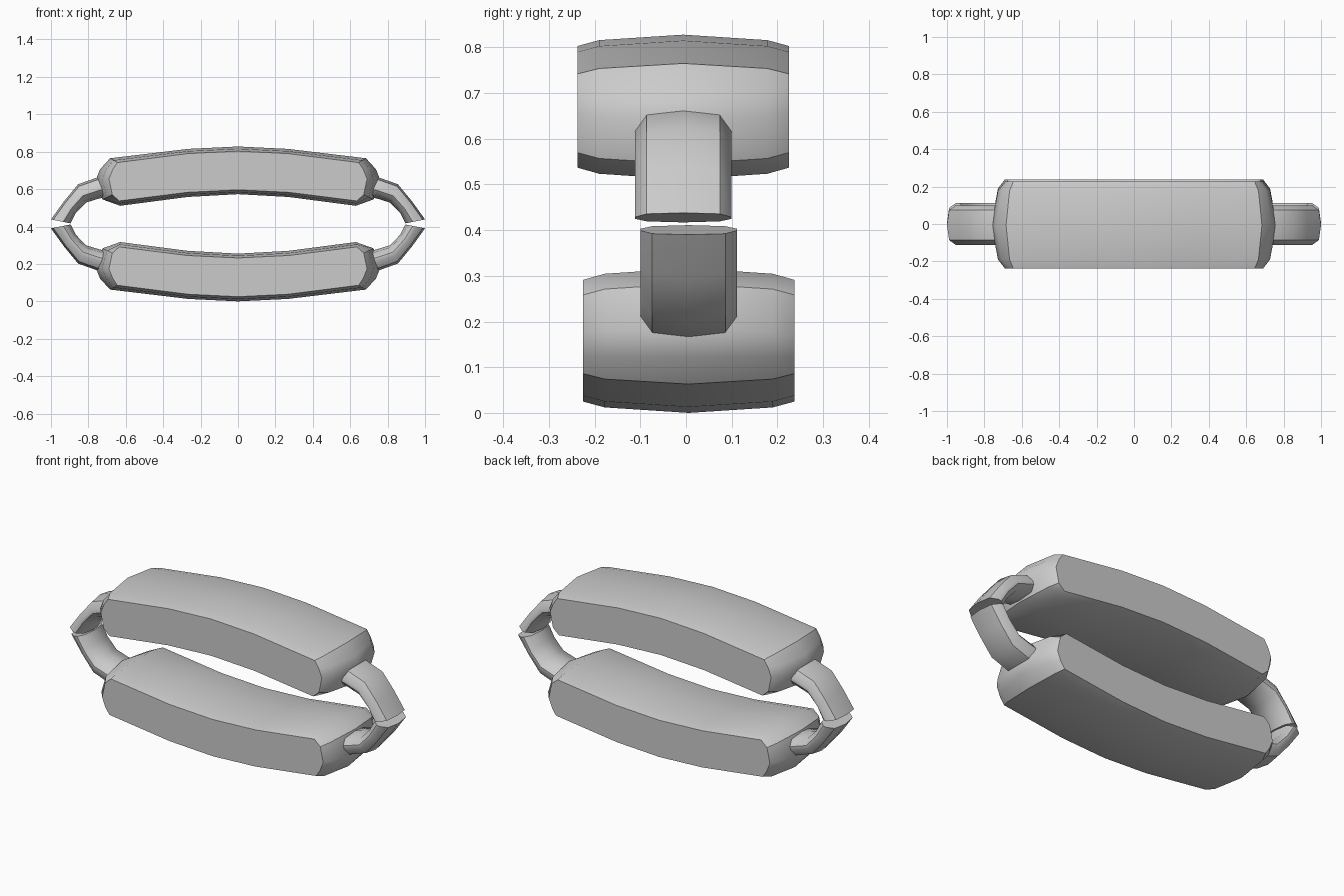
import bpy, bmesh, math

if "Cube" in bpy.data.objects:
    bpy.data.objects.remove(bpy.data.objects["Cube"])

HEIGHT = 0.828   # overall height; the lower half is the upper one turned over about x


def loft(name, rings, flip_x=False, turn=False):
    """Skin a list of closed rings, cap both ends and shade smooth by angle."""
    bm = bmesh.new()
    loops = []
    for ring in rings:
        loop = []
        for x, y, z in ring:
            if flip_x:
                x = -x
            if turn:
                y, z = -y, HEIGHT - z
            loop.append(bm.verts.new((x, y, z)))
        loops.append(loop)
    n = len(loops[0])
    for a, b in zip(loops, loops[1:]):
        for i in range(n):
            j = (i + 1) % n
            bm.faces.new((a[i], a[j], b[j], b[i]))
    bm.faces.new(loops[0])
    bm.faces.new(loops[-1])
    bmesh.ops.recalc_face_normals(bm, faces=bm.faces)
    mesh = bpy.data.meshes.new(name)
    bm.to_mesh(mesh)
    bm.free()
    ob = bpy.data.objects.new(name, mesh)
    bpy.context.collection.objects.link(ob)
    bpy.ops.object.select_all(action='DESELECT')
    ob.select_set(True)
    bpy.context.view_layer.objects.active = ob
    bpy.ops.object.shade_smooth_by_angle(angle=math.radians(40))
    return ob


# Bar: right half of the side outline, at the middle and at the flat side face
MIDDLE = [(0, .828), (.267, .815), (.684, .765), (.738, .706), (.762, .645),
          (.725, .545), (.63, .511), (.27, .558), (0, .573)]
SIDE = [(0, .803), (.267, .79), (.645, .742), (.67, .705), (.69, .655),
        (.672, .57), (.635, .537), (.27, .583), (0, .596)]


def bar_ring(y, t):
    half = [(a[0] + (b[0] - a[0]) * t, y, a[1] + (b[1] - a[1]) * t)
            for a, b in zip(MIDDLE, SIDE)]
    return half + [(-x, y, z) for x, y, z in reversed(half[1:-1])]


bar = [bar_ring(y, t) for y, t in
       ((-.238, 1), (-.19, .48), (-.006, 0), (.178, .48), (.226, 1))]

# Link: outer and inner edge of the curved flattened tube
OUTER = [(.69, .678), (.745, .665), (.855, .626), (.93, .535), (1.0, .438)]
INNER = [(.69, .562), (.745, .549), (.813, .528), (.867, .472), (.895, .417)]
# Cross-section: offset across y, and position from inner (-1) to outer (1)
SECTION = [(0, 1), (.08, .78), (.106, .1), (.106, -.25), (.08, -.78),
           (0, -1), (-.08, -.78), (-.106, -.25), (-.106, .1), (-.08, .78)]

link = []
for (ox, oz), (ix, iz) in zip(OUTER, INNER):
    link.append([(ix + (ox - ix) * (s + 1) / 2, y - .006, iz + (oz - iz) * (s + 1) / 2)
                 for y, s in SECTION])

for level, turn in (("upper", False), ("lower", True)):
    loft(level + "_bar", bar, turn=turn)
    for side, flip in (("right", False), ("left", True)):
        loft(f"{level}_{side}_link", link, flip_x=flip, turn=turn)
